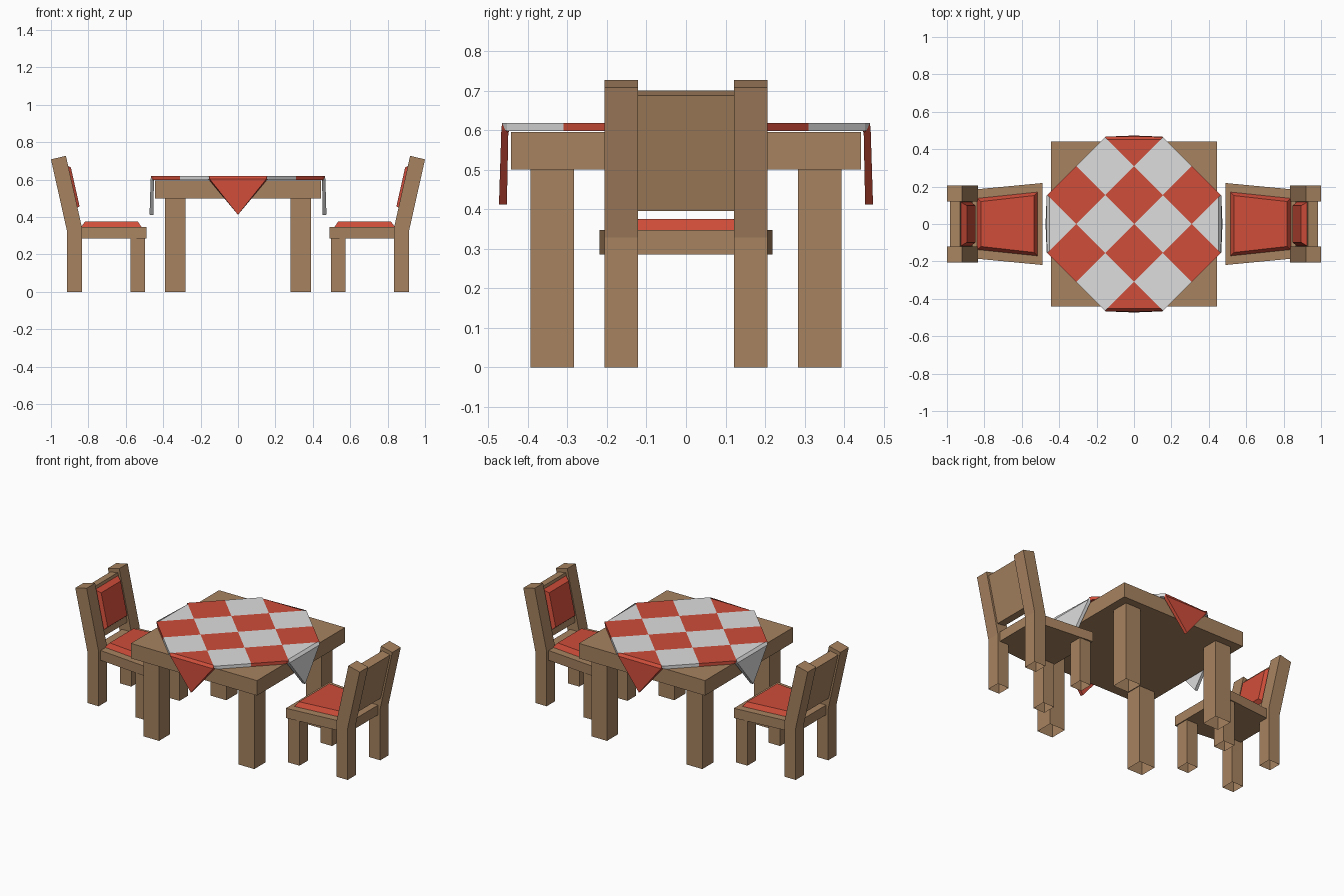
import bpy, bmesh
from mathutils import Vector

if "Cube" in bpy.data.objects:
    bpy.data.objects.remove(bpy.data.objects["Cube"])


def material(name, rgb):
    m = bpy.data.materials.new(name)
    m.diffuse_color = (*rgb, 1)
    m.use_nodes = True
    m.node_tree.nodes["Principled BSDF"].inputs["Base Color"].default_value = m.diffuse_color
    return m


WOOD = material("brown wood", (0.39, 0.227, 0.117))
RED = material("red fabric", (0.62, 0.074, 0.042))
WHITE = material("white fabric", (0.73, 0.73, 0.73))


def finish(name, bm, *mats):
    bmesh.ops.recalc_face_normals(bm, faces=bm.faces)
    me = bpy.data.meshes.new(name)
    bm.to_mesh(me)
    bm.free()
    for m in mats:
        me.materials.append(m)
    ob = bpy.data.objects.new(name, me)
    bpy.context.collection.objects.link(ob)
    return ob


def loft(name, a, b, mat, open_foot=False):
    """Solid between two matching outlines; open_foot drops the face on the ground."""
    bm = bmesh.new()
    va = [bm.verts.new(p) for p in a]
    vb = [bm.verts.new(p) for p in b]
    bm.faces.new(va)
    bm.faces.new(vb)
    n = len(a)
    for i in range(n):
        j = (i + 1) % n
        bm.faces.new((va[i], va[j], vb[j], vb[i]))
    if open_foot:
        foot = [f for f in bm.faces if all(v.co.z < 0.001 for v in f.verts)]
        bmesh.ops.delete(bm, geom=foot, context='FACES_ONLY')
    return finish(name, bm, mat)


def box(name, x0, x1, y0, y1, z0, z1, open_foot=False):
    c = [(x0, y0), (x1, y0), (x1, y1), (x0, y1)]
    return loft(name, [(x, y, z0) for x, y in c], [(x, y, z1) for x, y in c], WOOD, open_foot)


def side_profile(name, pts, y0, y1, s, open_foot=False):
    return loft(name, [(s * x, y0, z) for x, z in pts], [(s * x, y1, z) for x, z in pts], WOOD, open_foot)


def trapezoid(s, x0, x1, w0, w1, z):
    return [(s * x0, -w0, z), (s * x1, -w1, z), (s * x1, w1, z), (s * x0, w0, z)]


# Table top and legs
box("table_top", -0.443, 0.443, -0.442, 0.442, 0.5, 0.595)
for sx in (-1, 1):
    for sy in (-1, 1):
        x, y = sx * 0.335, sy * 0.338
        box("table_leg", x - 0.055, x + 0.055, y - 0.055, y + 0.055, 0, 0.505, True)

# Checked tablecloth: a 4 x 4 diamond grid whose corners fold over the table edges
H, FOLD, BEND, TOP = 0.155, 0.453, 0.47, 0.618
bm = bmesh.new()
grid = {(i, j): bm.verts.new(((i + j) * H, (i - j) * H, TOP))
        for i in range(-2, 3) for j in range(-2, 3)}
for i in range(-2, 2):
    for j in range(-2, 2):
        f = bm.faces.new([grid[k] for k in ((i, j), (i, j + 1), (i + 1, j + 1), (i + 1, j))])
        f.material_index = (i + j) % 2
for d in ((1, 0, 0), (-1, 0, 0), (0, 1, 0), (0, -1, 0)):
    for dist in (FOLD, BEND):
        bmesh.ops.bisect_plane(bm, geom=bm.verts[:] + bm.edges[:] + bm.faces[:],
                               plane_co=Vector(d) * dist, plane_no=d)
for v in bm.verts:
    for k in (0, 1):
        r = abs(v.co[k])
        if r > BEND - 0.001:
            t = (r - BEND) / (4 * H - BEND)
            v.co[k] = (0.467 + 0.006 * t) * (1 if v.co[k] > 0 else -1)
            v.co.z = 0.602 - 0.19 * t
bmesh.ops.recalc_face_normals(bm, faces=bm.faces)
if sum(f.normal.z for f in bm.faces) < 0:
    bmesh.ops.reverse_faces(bm, faces=bm.faces)
me = bpy.data.meshes.new("tablecloth")
bm.to_mesh(me)
bm.free()
me.materials.append(WHITE)
me.materials.append(RED)
cloth = bpy.data.objects.new("tablecloth", me)
bpy.context.collection.objects.link(cloth)
solid = cloth.modifiers.new("thickness", 'SOLIDIFY')
solid.thickness = 0.02
solid.offset = -1


# Two chairs facing the table
def lean(z):
    return 0.835 + 0.2237 * (z - 0.345)


for s in (-1, 1):
    loft("chair_seat", trapezoid(s, 0.49, 0.9, 0.219, 0.18, 0.285),
         trapezoid(s, 0.49, 0.9, 0.219, 0.18, 0.347), WOOD)
    loft("seat_cushion", trapezoid(s, 0.515, 0.84, 0.172, 0.138, 0.345),
         trapezoid(s, 0.535, 0.818, 0.152, 0.12, 0.375), RED)
    for sy in (-1, 1):
        y0, y1 = sorted((sy * 0.121, sy * 0.206))
        x0, x1 = sorted((s * 0.496, s * 0.576))
        box("front_leg", x0, x1, y0, y1, 0, 0.29, True)
        side_profile("rear_post", [(0.835, 0), (0.835, 0.345), (0.92, 0.727), (1.0, 0.708),
                                   (0.915, 0.328), (0.915, 0)], y0, y1, s, True)
    # Back panel with its padded cushion
    side_profile("back_panel", [(lean(0.402) + 0.015, 0.402), (lean(0.7) + 0.015, 0.7),
                                (lean(0.7) + 0.07, 0.688), (lean(0.402) + 0.07, 0.395)],
                 -0.123, 0.123, s)

    def pad(w, z0, z1, out):
        return [(s * (lean(z) + out), y, z) for y, z in ((-w, z0), (w, z0), (w, z1), (-w, z1))]

    loft("back_cushion", pad(0.118, 0.437, 0.683, 0.016), pad(0.098, 0.458, 0.664, -0.013), RED)
